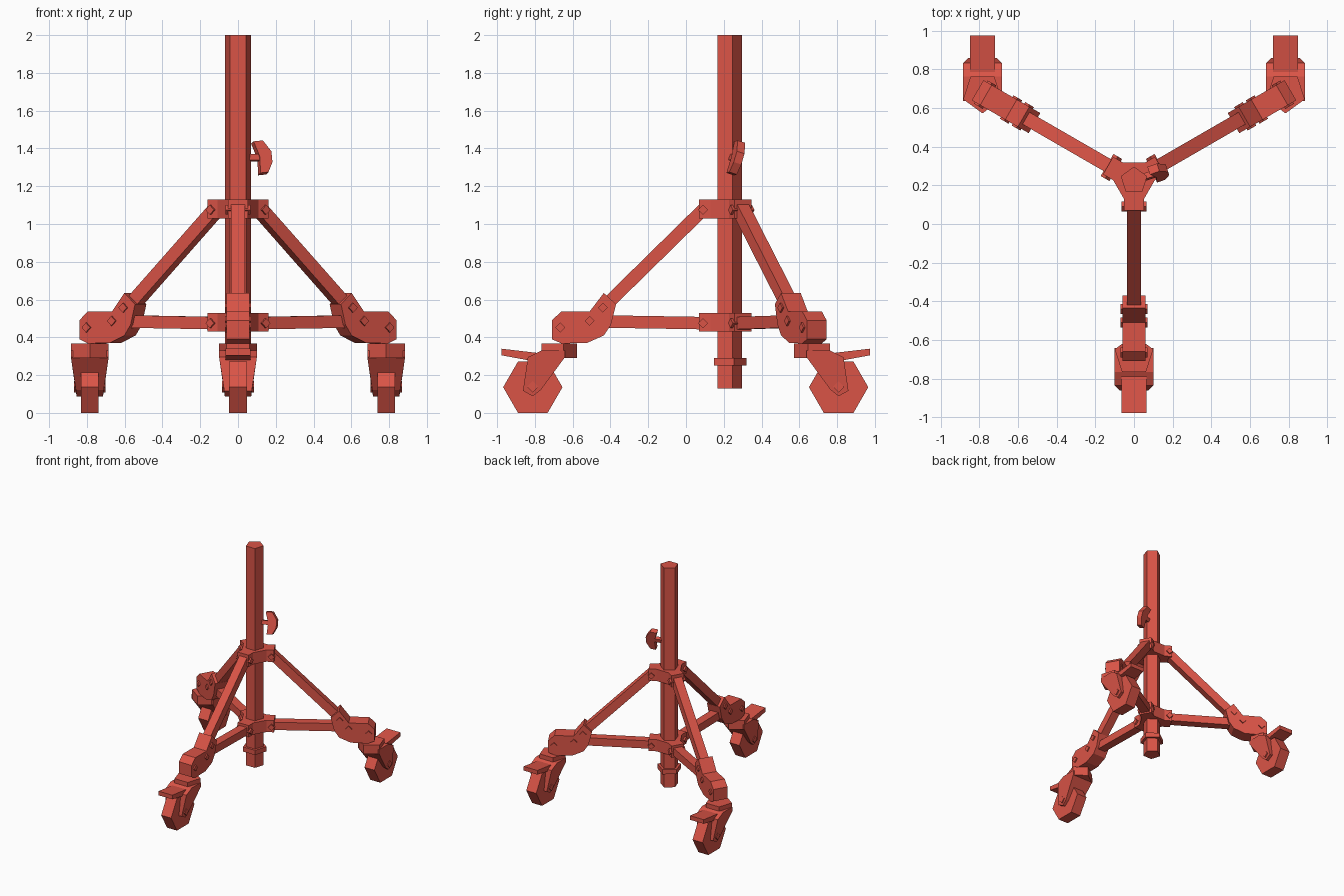
import bpy, bmesh, math
from mathutils import Matrix, Vector

if "Cube" in bpy.data.objects:
    bpy.data.objects.remove(bpy.data.objects["Cube"])

red = bpy.data.materials.new("red paint")
red.diffuse_color = (0.70, 0.088, 0.062, 1)
red.use_nodes = True
red.node_tree.nodes["Principled BSDF"].inputs["Base Color"].default_value = red.diffuse_color
CY = 0.225          # column centre in y
REACH = 0.906       # caster pivot distance from the column


def make(name, ring_a, ring_b, mat):
    """Closed solid between two matching outlines."""
    bm = bmesh.new()
    a = [bm.verts.new(mat @ Vector(p)) for p in ring_a]
    b = [bm.verts.new(mat @ Vector(p)) for p in ring_b]
    bm.faces.new(a)
    bm.faces.new(b[::-1])
    for i in range(len(a)):
        j = (i + 1) % len(a)
        bm.faces.new((a[i], b[i], b[j], a[j]))
    bmesh.ops.recalc_face_normals(bm, faces=bm.faces)
    me = bpy.data.meshes.new(name)
    bm.to_mesh(me)
    bm.free()
    me.materials.append(red)
    ob = bpy.data.objects.new(name, me)
    bpy.context.collection.objects.link(ob)
    return ob


def side(name, profile, width, mat):
    """Profile in (reach, height), extruded sideways to +-width(z)."""
    w = width if callable(width) else (lambda z: width)
    return make(name, [(u, w(z), z) for u, z in profile],
                [(u, -w(z), z) for u, z in profile], mat)


def upright(name, outline, z0, z1, mat):
    return make(name, [(x, y, z0) for x, y in outline],
                [(x, y, z1) for x, y in outline], mat)


def polygon(n, r, start=0.0, cx=0.0, cy=0.0):
    return [(cx + r * math.cos(start + math.tau * i / n),
             cy + r * math.sin(start + math.tau * i / n)) for i in range(n)]


def bar(name, p, q, half, width, mat):
    p, q = Vector(p), Vector(q)
    d = (q - p).normalized()
    n = Vector((-d.y, d.x)) * half
    return side(name, [tuple(v) for v in (p + n, q + n, q - n, p - n)], width, mat)


base = Matrix.Translation((0, CY, 0))
spin = lambda deg: base @ Matrix.Rotation(math.radians(deg), 4, 'Z')

# Central column and stop ring
upright("column", polygon(5, 0.072, math.pi / 2), 0.13, 2.0, base)
upright("stop_ring", polygon(5, 0.095, math.pi / 2), 0.25, 0.29, base)

# Three-armed hubs
hub = []
for deg in (-90, 30, 150):
    a = math.radians(deg)
    for r, w in ((0.095, -0.052), (0.155, -0.052), (0.155, 0.052), (0.095, 0.052)):
        hub.append((r * math.cos(a) - w * math.sin(a), r * math.sin(a) + w * math.cos(a)))
upright("upper_hub", hub, 1.03, 1.13, base)
upright("lower_hub", hub, 0.43, 0.53, base)

# Legs: braces, knee bracket and bolts
knee = [(0.935, 0.49), (0.885, 0.537), (0.735, 0.537), (0.66, 0.635), (0.595, 0.575),
        (0.622, 0.467), (0.66, 0.41), (0.75, 0.37), (0.885, 0.368), (0.935, 0.39)]
bolts = [(0.135, 1.075), (0.135, 0.475), (0.665, 0.557), (0.735, 0.487), (0.89, 0.452)]
for tag, deg in (("front", -90), ("right", 30), ("left", 150)):
    m = spin(deg)
    bar(tag + "_upper_brace", (0.115, 1.095), (0.665, 0.555), 0.034, 0.036, m)
    bar(tag + "_lower_brace", (0.12, 0.475), (0.735, 0.485), 0.033, 0.036, m)
    side(tag + "_knee_bracket", knee, 0.06, m)
    for i, (u, z) in enumerate(bolts):
        side(f"{tag}_bolt_{i + 1}", polygon(4, 0.026, 0, u, z),
             0.066 if i < 2 else 0.07, m)

# Casters: swivel pad, fork, wheel, axle, brake lever
fork = [(0.182, 0.117), (0.13, 0.088), (0.087, 0.122), (-0.04, 0.295),
        (-0.04, 0.33), (0.085, 0.33), (0.156, 0.295)]
lever = [(0.297, 0.34), (0.297, 0.305), (0.15, 0.278), (0.08, 0.295), (0.11, 0.318)]
fork_width = lambda z: 0.07 + 0.03 * min(1, max(0, (z - 0.1) / 0.19))
for tag, leg, trail in (("front", -90, -90), ("right", 30, 90), ("left", 150, 90)):
    pivot = spin(leg) @ Vector((REACH, 0, 0))
    m = Matrix.Translation(pivot) @ Matrix.Rotation(math.radians(trail), 4, 'Z')
    upright(tag + "_swivel_pad", polygon(5, 0.105, math.pi), 0.29, 0.367, m)
    side(tag + "_fork", fork, fork_width, m)
    side(tag + "_wheel", polygon(6, 0.157, 0, 0.13, 0.136), 0.047, m)
    side(tag + "_axle", polygon(4, 0.03, 0, 0.13, 0.138), 0.084, m)
    side(tag + "_brake_lever", lever, 0.065, m)

# Clamp knob on the right face of the column
wing = [(0.115, 0.0), (0.088, 0.085), (0.14, 0.09), (0.182, 0.03),
        (0.182, -0.03), (0.155, -0.085), (0.11, -0.09)]
km = (base @ Matrix.Translation((0, 0, 1.35)) @ Matrix.Rotation(math.radians(18), 4, 'Z')
      @ Matrix.Rotation(math.radians(-17), 4, 'X'))
side("clamp_knob", wing, 0.022, km)
bar("clamp_screw", (0.05, 0), (0.13, 0), 0.016, 0.016, km)
